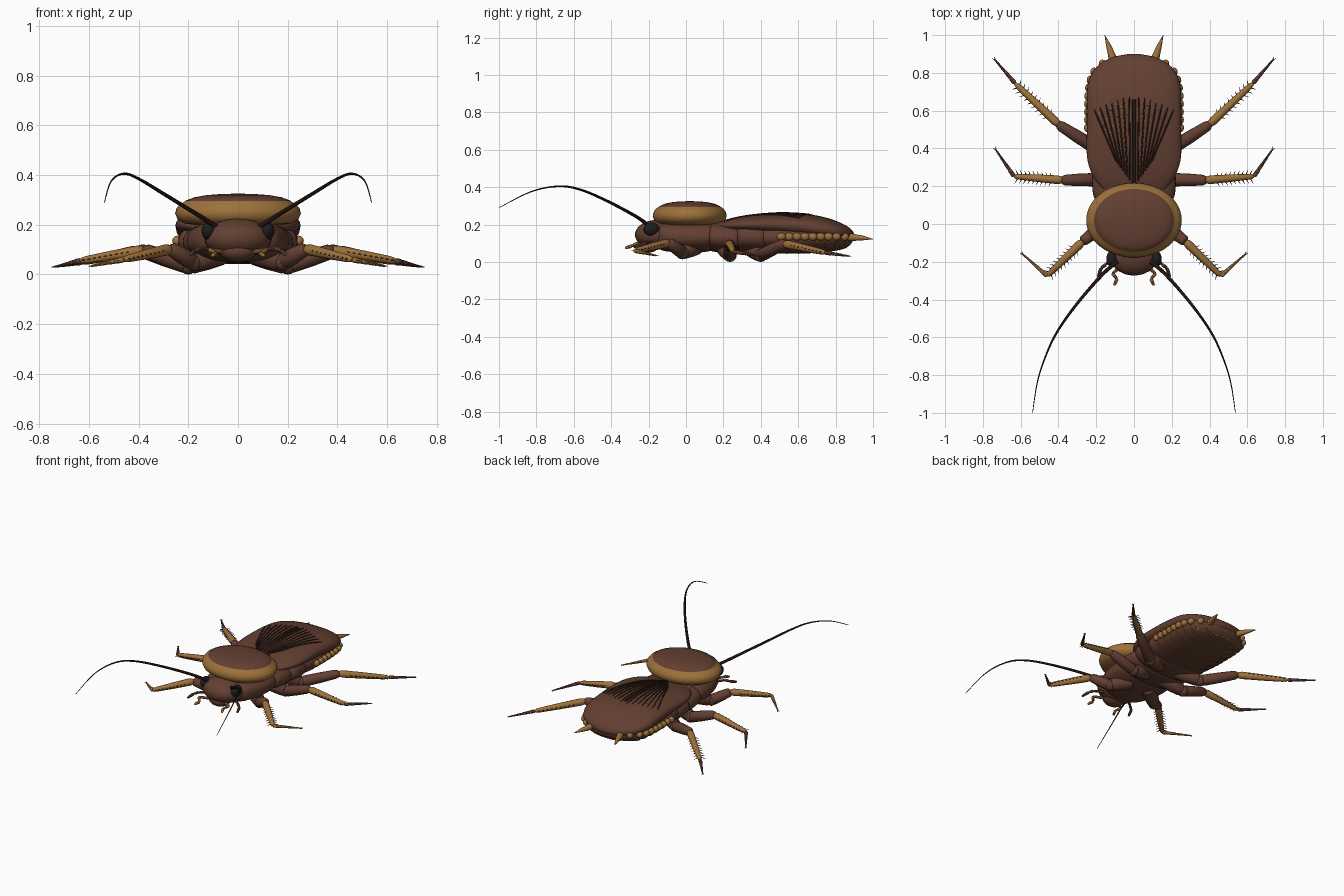
import bpy, bmesh, math
from mathutils import Vector, Matrix

if "Cube" in bpy.data.objects:
    bpy.data.objects.remove(bpy.data.objects["Cube"])


def material(name, rgb):
    m = bpy.data.materials.new(name)
    m.diffuse_color = (*rgb, 1)
    m.use_nodes = True
    m.node_tree.nodes["Principled BSDF"].inputs["Base Color"].default_value = m.diffuse_color
    return m


BROWN = material("chestnut brown", (0.125, 0.05, 0.031))
TAN = material("amber tan", (0.34, 0.165, 0.045))
DARK = material("dark brown", (0.032, 0.014, 0.010))
BLACK = material("eye black", (0.012, 0.012, 0.013))


def finish(name, bm, *mats):
    bmesh.ops.recalc_face_normals(bm, faces=bm.faces)
    me = bpy.data.meshes.new(name)
    bm.to_mesh(me)
    bm.free()
    for m in mats:
        me.materials.append(m)
    for p in me.polygons:
        p.use_smooth = True
    me.set_sharp_from_angle(angle=math.radians(40))
    ob = bpy.data.objects.new(name, me)
    bpy.context.collection.objects.link(ob)
    return ob


def skin(bm, rings, mat=lambda i: 0):
    """Join rings of coordinates into a closed skin."""
    vs = [[bm.verts.new(c) for c in r] for r in rings]
    n = len(vs[0])
    for i, (a, b) in enumerate(zip(vs, vs[1:])):
        for k in range(n):
            f = bm.faces.new((a[k], a[(k + 1) % n], b[(k + 1) % n], b[k]))
            f.material_index = mat(i)
    bm.faces.new(vs[0]).material_index = mat(0)
    bm.faces.new(vs[-1]).material_index = mat(len(vs) - 2)


def spline(pts, steps=6):
    """Smooth a short list of tuples through its points."""
    out = []
    for i in range(len(pts) - 1):
        p = [Vector(pts[max(0, min(len(pts) - 1, i + k))]) for k in (-1, 0, 1, 2)]
        for s in range(steps):
            t = s / steps
            out.append(p[1] + 0.5 * t * ((p[2] - p[0]) + t * (2 * p[0] - 5 * p[1] + 4 * p[2] - p[3]
                       + t * (3 * (p[1] - p[2]) + p[3] - p[0]))))
    return out + [Vector(pts[-1])]


def tube(bm, pts, radii, n=10):
    pts = [Vector(p) for p in pts]
    rings = []
    for i, p in enumerate(pts):
        d = pts[min(i + 1, len(pts) - 1)] - pts[max(i - 1, 0)]
        q = d.to_track_quat('Z', 'Y')
        rings.append([p + q @ Vector((radii[i] * math.cos(a), radii[i] * math.sin(a), 0))
                      for a in (2 * math.pi * k / n for k in range(n))])
    skin(bm, rings)


def limb(bm, a, b, ra, rb, n=12):
    """Tapered rod with rounded ends."""
    a, b = Vector(a), Vector(b)
    ts = (0, 0.03, 0.1, 0.5, 0.9, 0.97, 1)
    ks = (0.45, 0.8, 1, 1.05, 1, 0.8, 0.45)
    tube(bm, [a.lerp(b, t) for t in ts], [(ra + (rb - ra) * t) * k for t, k in zip(ts, ks)], n)


def ball(bm, c, r, seg=16):
    m = Matrix.Translation(c) @ Matrix.Diagonal((*r, 1))
    bmesh.ops.create_uvsphere(bm, u_segments=seg, v_segments=max(6, seg // 2), radius=1, matrix=m)


POW = 2.3


def section(y, w, zb, zt, n=40):
    ring = []
    for k in range(n):
        c, s = math.cos(2 * math.pi * k / n), math.sin(2 * math.pi * k / n)
        ring.append((w * math.copysign(abs(c) ** (2 / POW), c), y,
                     (zb + zt) / 2 + (zt - zb) / 2 * math.copysign(abs(s) ** (2 / POW), s)))
    return ring


def body(name, prof):
    bm = bmesh.new()
    rows = spline(prof)
    skin(bm, [section(*r) for r in rows])
    finish(name, bm, BROWN)
    return rows


def sample(rows, y):
    for a, b in zip(rows, rows[1:]):
        if a[0] <= y <= b[0]:
            return a.lerp(b, (y - a[0]) / (b[0] - a[0]))
    return rows[-1]


# Thorax segments, abdomen and folded wing cover: (y, half width, bottom, top)
body("front_thorax", [(-.16, .10, .09, .19), (-.12, .16, .06, .215), (0, .20, .05, .22),
                      (.11, .205, .055, .22), (.15, .18, .07, .21)])
body("middle_thorax", [(.11, .18, .07, .2), (.15, .215, .055, .215), (.26, .22, .045, .215), (.30, .19, .06, .2)])
body("rear_thorax", [(.26, .19, .06, .2), (.3, .235, .05, .22), (.40, .235, .045, .22), (.45, .2, .06, .2)])
abdomen = body("abdomen", [(.38, .19, .07, .2), (.43, .235, .05, .22), (.6, .24, .045, .22), (.72, .235, .05, .215),
                           (.80, .21, .06, .2), (.855, .15, .075, .18), (.885, .08, .1, .16), (.893, .02, .125, .14)])
wing = body("wing_cover", [(.17, .15, .165, .21), (.25, .215, .16, .232), (.35, .248, .15, .25), (.5, .25, .135, .262),
                           (.65, .25, .12, .255), (.75, .242, .11, .237), (.83, .2, .11, .208),
                           (.88, .12, .115, .178), (.9, .03, .13, .15)])


def on_wing(x, y, lift):
    _, w, zb, zt = sample(wing, y)
    u = max(0, 1 - min(1, abs(x) / w) ** POW) ** (1 / POW)
    return (x, y, (zb + zt) / 2 + (zt - zb) / 2 * u + lift)


# Fan of wing veins with small cross veins
veins, cross = bmesh.new(), bmesh.new()


def vein_x(i, t):
    return (.022 + .012 * i) * (1 - t) + (.025 + .031 * i) * t


for s in (1, -1):
    tube(veins, [on_wing(s * .007, .2 + .46 * k / 10, .001) for k in range(11)], [.004] * 11, 6)
    for i in range(7):
        y0, y1 = .23 + .017 * i, .68 - .012 * i
        tube(veins, [on_wing(s * vein_x(i, k / 10), y0 + (y1 - y0) * k / 10, .001) for k in range(11)],
             [.0042] * 10 + [.002], 6)
        for k in range(2, 9):
            if i < 6 and (i + k) % 2:
                t = k / 9
                y = y0 + (y1 - y0) * t
                tube(cross, [on_wing(s * (vein_x(i, t) + d), y, 0) for d in (.004, .012, .02)], [.0022] * 3, 5)
finish("wing_veins", veins, DARK)
finish("cross_veins", cross, TAN)

# Belly segment lines
bm = bmesh.new()
for y in (.48, .54, .60, .66, .72, .775, .82, .855):
    ring = section(*sample(abdomen, y))[21:40]
    pts = [(x, yy + .03 * (abs(x) / .24) ** 2 * (y < .8), z) for x, yy, z in ring]
    tube(bm, pts, [.003] * len(pts), 5)
finish("belly_lines", bm, TAN)

# Side beads and tail spikes
beads, spikes = bmesh.new(), bmesh.new()
for s in (1, -1):
    for k in range(9):
        y = .51 + .042 * k
        _, w, zb, zt = sample(abdomen, y)
        ball(beads, (s * (w + .004), y, .135), (.02, .025, .021), 12)
    tube(spikes, [(s * .10, .84, .135), (s * .115, .885, .132), (s * .135, .945, .128), (s * .155, 1.0, .122)],
         [.022, .021, .013, .001])
finish("side_beads", beads, TAN)
finish("tail_spikes", spikes, TAN)

# Neck shield: tan rim with a dark brown top
bm = bmesh.new()
prof = [(.05, .2), (.65, .198), (.85, .205), (.96, .222), (1, .245), (.98, .265), (.92, .283), (.835, .295),
        (.83, .297), (.7, .310), (.5, .319), (.25, .324), (.03, .325)]
skin(bm, [[(.253 * r * math.cos(a), .02 + .198 * r * math.sin(a), z) for a in
           (2 * math.pi * k / 48 for k in range(48))] for r, z in prof], lambda i: 1 if i >= 7 else 0)
finish("neck_shield", bm, TAN, BROWN)

# Head and eyes
bm = bmesh.new()
ball(bm, (0, -.155, .145), (.135, .118, .08), 32)
ball(bm, (0, -.20, .095), (.075, .06, .045), 20)
finish("head", bm, BROWN)
bm = bmesh.new()
for s in (1, -1):
    m = Matrix.Translation((s * .117, -.185, .175)) @ Matrix.Diagonal((.03, .042, .037, 1))
    bmesh.ops.create_icosphere(bm, subdivisions=3, radius=1, matrix=m)
finish("eyes", bm, BLACK)

# Antennae
bm = bmesh.new()
for s in (1, -1):
    pts = spline([(s * x, y, z) for x, y, z in ((.09, -.20, .195), (.17, -.27, .245), (.30, -.42, .325),
                  (.40, -.56, .385), (.46, -.68, .405), (.51, -.83, .375), (.537, -1.0, .29))])
    tube(bm, pts, [.011 - .0095 * i / (len(pts) - 1) for i in range(len(pts))], 8)
finish("antennae", bm, DARK)

# Mouth feelers
inner, outer = bmesh.new(), bmesh.new()
for s in (1, -1):
    for bm, path in ((inner, ((.06, -.22, .09), (.115, -.262, .10), (.09, -.29, .085), (.105, -.325, .075))),
                     (outer, ((.10, -.17, .10), (.15, -.215, .105), (.175, -.235, .095), (.19, -.28, .08)))):
        for a, b in zip(path, path[1:]):
            limb(bm, (s * a[0], *a[1:]), (s * b[0], *b[1:]), .010, .007, 8)
finish("inner_feelers", inner, TAN)
finish("outer_feelers", outer, BROWN)

# Legs: hip, joint, knee, ankle, toe
LEGS = {"front": ((.06, .06, .09), (.18, -.02, .05), (.275, -.095, .105), (.46, -.275, .06), (.60, -.15, .032)),
        "middle": ((.06, .20, .09), (.20, .235, .036), (.385, .232, .10), (.635, .252, .055), (.74, .405, .03)),
        "rear": ((.06, .33, .09), (.20, .40, .036), (.405, .53, .10), (.63, .745, .05), (.745, .88, .03))}
for name, path in LEGS.items():
    upper, shin, foot, spines = (bmesh.new() for _ in range(4))
    for s in (1, -1):
        hip, joint, knee, ankle, toe = (Vector((s * p[0], p[1], p[2])) for p in path)
        limb(upper, hip, joint, .05, .038, 16)
        ball(upper, joint, (.036, .036, .036))
        limb(upper, joint, knee, .036, .027, 16)
        limb(shin, knee - (knee - joint) * .04, ankle, .024, .014)
        # jointed foot with two claws
        for k in range(4):
            limb(foot, ankle.lerp(toe, k * .23), ankle.lerp(toe, k * .23 + .25), .012 - .002 * k, .010 - .002 * k, 8)
        side = (toe - ankle).cross(Vector((0, 0, 1))).normalized()
        for c in (1, -1):
            tip = ankle.lerp(toe, .9)
            tube(foot, [tip, toe + side * .007 * c], [.004, .001], 6)
        # rows of shin spines
        d = (ankle - knee).normalized()
        across = d.cross(Vector((0, 0, 1))).normalized()
        for k in range(9):
            base = knee.lerp(ankle, .2 + .09 * k)
            for c in (1, -1):
                tube(spines, [base + across * c * .01, base + across * c * .036 + d * .014], [.0035, .0006], 6)
    finish(name + "_upper_legs", upper, BROWN)
    finish(name + "_shins", shin, TAN)
    finish(name + "_feet", foot, BROWN if name != "front" else TAN)
    finish(name + "_shin_spines", spines, DARK)
